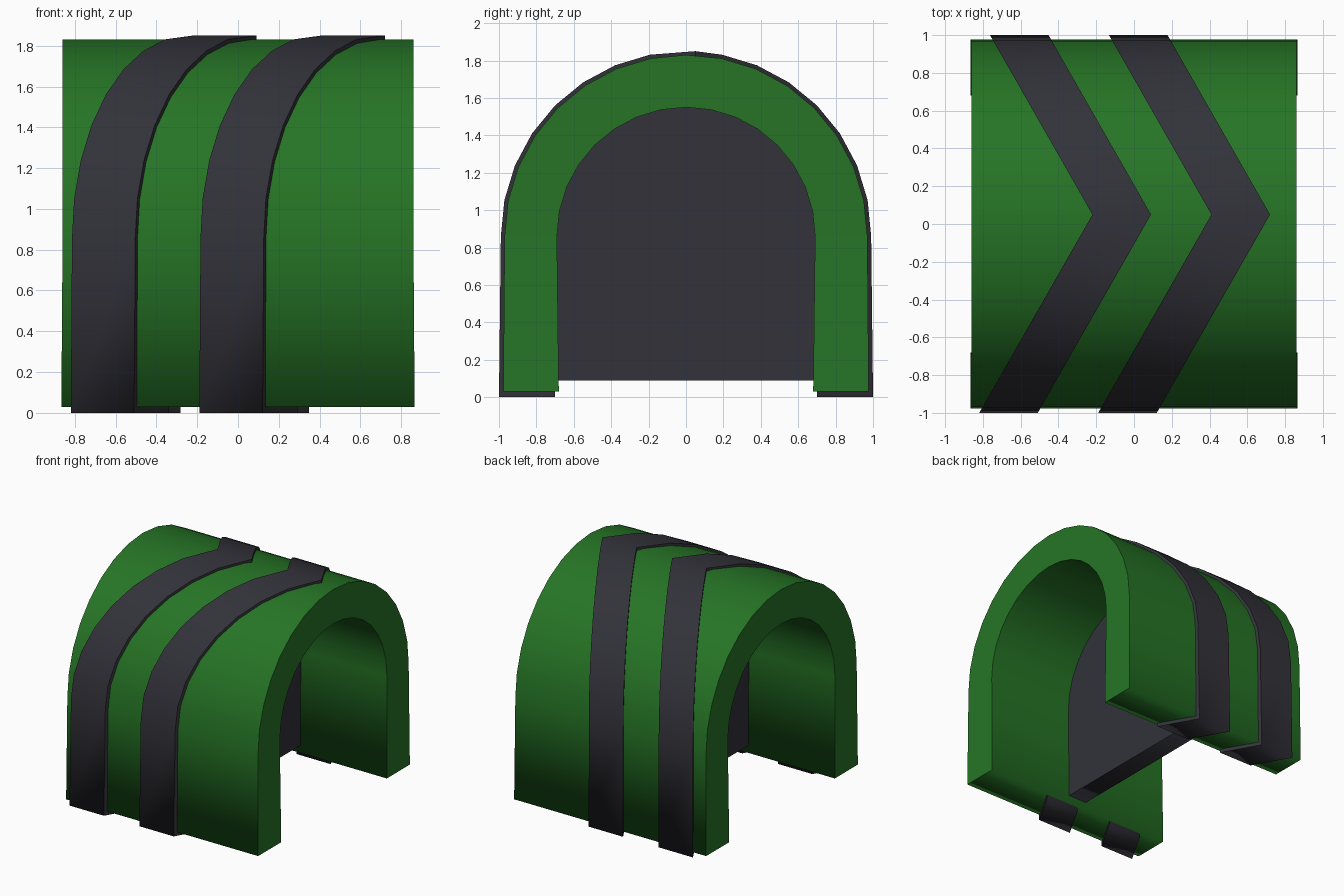
import bpy, bmesh, math

if "Cube" in bpy.data.objects:
    bpy.data.objects.remove(bpy.data.objects["Cube"])

SPRING = 0.86   # height where the legs turn into the round vault
SEG = 16


def material(name, rgb):
    m = bpy.data.materials.new(name)
    m.diffuse_color = (*rgb, 1.0)
    m.use_nodes = True
    m.node_tree.nodes["Principled BSDF"].inputs["Base Color"].default_value = m.diffuse_color
    return m


GREEN = material("green", (0.019, 0.175, 0.019))
DARK = material("dark grey", (0.032, 0.032, 0.042))


def arch(radius, foot_y, foot_z, apex_y=0.0):
    """Horseshoe line (y, z) from the front foot over the top to the back foot."""
    pts = [(-foot_y, foot_z)]
    for i in range(SEG + 1):
        a = math.pi * (1 - i / SEG)
        y = radius * math.cos(a)
        if i == SEG // 2:
            y += apex_y
        pts.append((y, SPRING + radius * math.sin(a)))
    return pts + [(foot_y, foot_z)]


def finish(bm, name, mat, caps, flip=False):
    bmesh.ops.recalc_face_normals(bm, faces=bm.faces)
    if flip:
        bmesh.ops.reverse_faces(bm, faces=bm.faces)
    # smooth wrap surfaces, crisp edges around the end faces
    for f in bm.faces:
        f.smooth = f not in caps
    for e in bm.edges:
        e.smooth = sum(f in caps for f in e.link_faces) != 1
    me = bpy.data.meshes.new(name)
    bm.to_mesh(me)
    bm.free()
    me.materials.append(mat)
    ob = bpy.data.objects.new(name, me)
    bpy.context.collection.objects.link(ob)


def arch_shell(name, mat, outer, inner, x_range):
    """Thick arch; x_range(y, z) gives the two end positions along x."""
    bm = bmesh.new()
    rows = []
    for o, i in zip(outer, inner):
        row = []
        for y, z in (o, i):
            row += [bm.verts.new((x, y, z)) for x in x_range(y, z)]
        rows.append(row)          # outer left, outer right, inner left, inner right
    caps = set()
    for a, b in zip(rows, rows[1:]):
        bm.faces.new((a[0], a[1], b[1], b[0]))
        bm.faces.new((a[2], b[2], b[3], a[3]))
        caps.add(bm.faces.new((a[0], b[0], b[2], a[2])))
        caps.add(bm.faces.new((a[1], a[3], b[3], b[1])))
    for r in (rows[0], rows[-1]):  # undersides of the legs
        bm.faces.new((r[0], r[2], r[3], r[1]))
    finish(bm, name, mat, caps)


# Green tunnel body, very slightly longer at the feet
def body_ends(y, z):
    h = 0.866 if z < 0.1 else 0.86
    return -h, h


arch_shell("tunnel_body", GREEN, arch(0.97, 0.977, 0.03), arch(0.69, 0.68, 0.03), body_ends)

# Chevron bands wrapping over the body and under its legs
APEX = 0.05
for n, tip in enumerate((-0.22, 0.41)):
    def band_ends(y, z, tip=tip):
        x = tip - 0.571 * abs(y - APEX)
        return x, x + 0.31
    arch_shell(f"chevron_band_{n + 1}", DARK, arch(0.99, 1.0, 0.0, APEX),
               arch(0.71, 0.70, 0.0, APEX), band_ends)

# Dark wall blocking the passage halfway, its faces turned inward
bm = bmesh.new()
line = arch(0.69, 0.682, 0.09)
left = [bm.verts.new((-0.085, y, z)) for y, z in line]
right = [bm.verts.new((0.085, y, z)) for y, z in line]
ends = {bm.faces.new(left), bm.faces.new(right)}
for i in range(len(line)):
    j = (i + 1) % len(line)
    bm.faces.new((left[i], left[j], right[j], right[i]))
finish(bm, "inner_wall", DARK, ends, flip=True)
